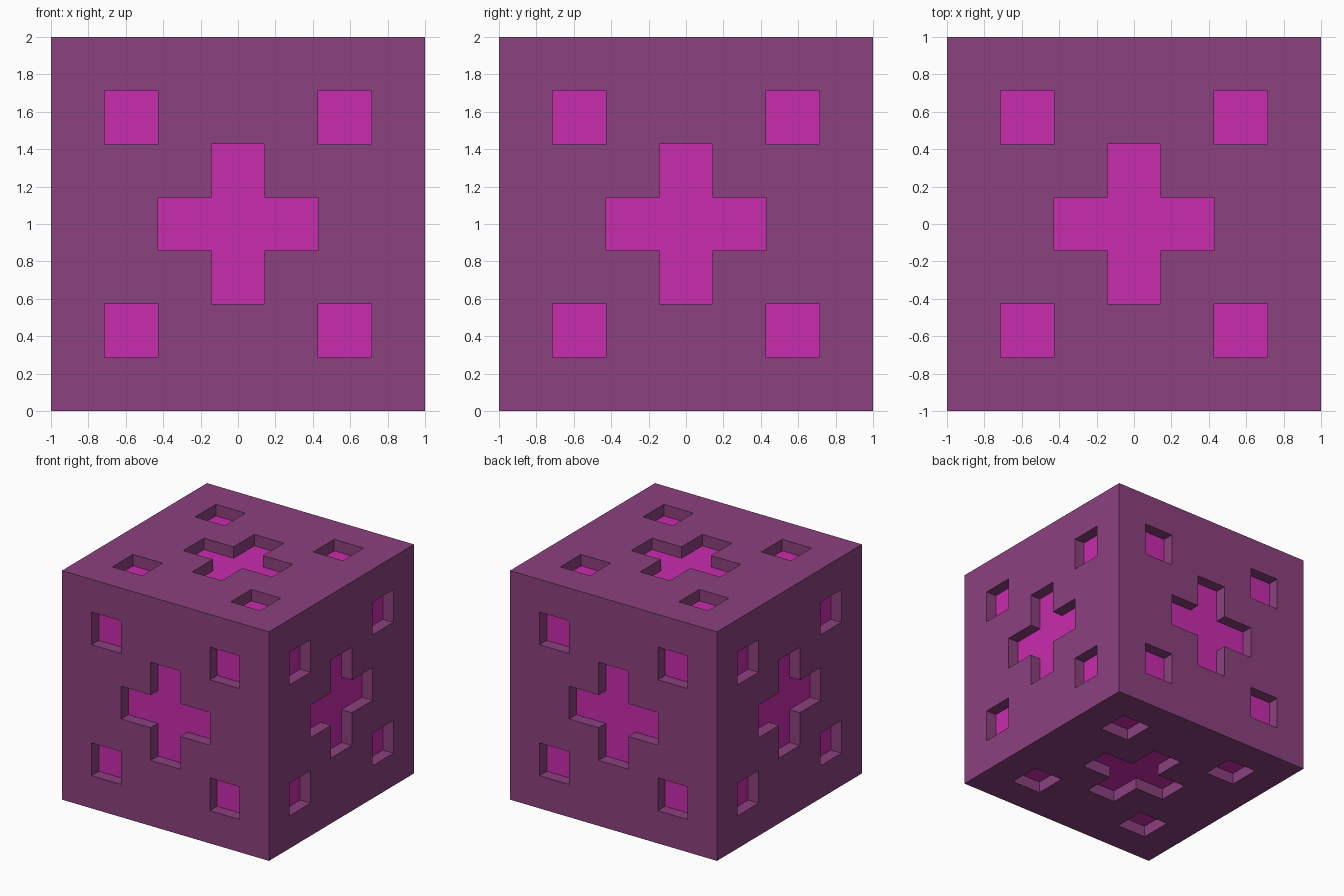
import bpy, bmesh
from mathutils import Vector

if "Cube" in bpy.data.objects:
    bpy.data.objects.remove(bpy.data.objects["Cube"])

CELL = 2 / 7      # each side is a 7 x 7 grid of cells
DEPTH = 0.1       # depth of the recesses


def material(name, color):
    m = bpy.data.materials.new(name)
    m.diffuse_color = color
    m.use_nodes = True
    m.node_tree.nodes["Principled BSDF"].inputs["Base Color"].default_value = m.diffuse_color
    return m


def recessed(face):
    """True for cells in the central plus or the four corner squares."""
    n, c = face.normal, face.calc_center_median()
    u, v = sorted(abs(round(c[i] / CELL)) for i in range(3) if abs(n[i]) < 0.5)
    return (u, v) in {(0, 0), (0, 1), (2, 2)}


# Cube split into a grid
bm = bmesh.new()
bmesh.ops.create_cube(bm, size=2)
bmesh.ops.subdivide_edges(bm, edges=bm.edges[:], cuts=6, use_grid_fill=True)
bm.normal_update()

# Push the pattern inwards on all six sides
for axis in range(3):
    for sign in (-1, 1):
        side = Vector([sign if i == axis else 0 for i in range(3)])
        cells = [f for f in bm.faces
                 if f.normal.dot(side) > 0.9
                 and f.calc_center_median().dot(side) > 0.99 and recessed(f)]
        out = bmesh.ops.extrude_face_region(bm, geom=cells)["geom"]
        if any(f.is_valid for f in cells):
            bmesh.ops.delete(bm, geom=[f for f in cells if f.is_valid],
                             context="FACES")
        verts = [g for g in out if isinstance(g, bmesh.types.BMVert)]
        bmesh.ops.translate(bm, verts=verts, vec=-side * DEPTH)
        for g in out:
            if isinstance(g, bmesh.types.BMFace):
                g.material_index = 1      # bright recess floor
        bm.normal_update()

bmesh.ops.recalc_face_normals(bm, faces=bm.faces[:])
bmesh.ops.translate(bm, verts=bm.verts[:], vec=(0, 0, 1))

# Object
mesh = bpy.data.meshes.new("patterned_cube")
bm.to_mesh(mesh)
bm.free()
mesh.materials.append(material("dull_purple", (0.26, 0.053, 0.21, 1)))
mesh.materials.append(material("bright_magenta", (0.59, 0.025, 0.42, 1)))
cube = bpy.data.objects.new("patterned_cube", mesh)
bpy.context.collection.objects.link(cube)
